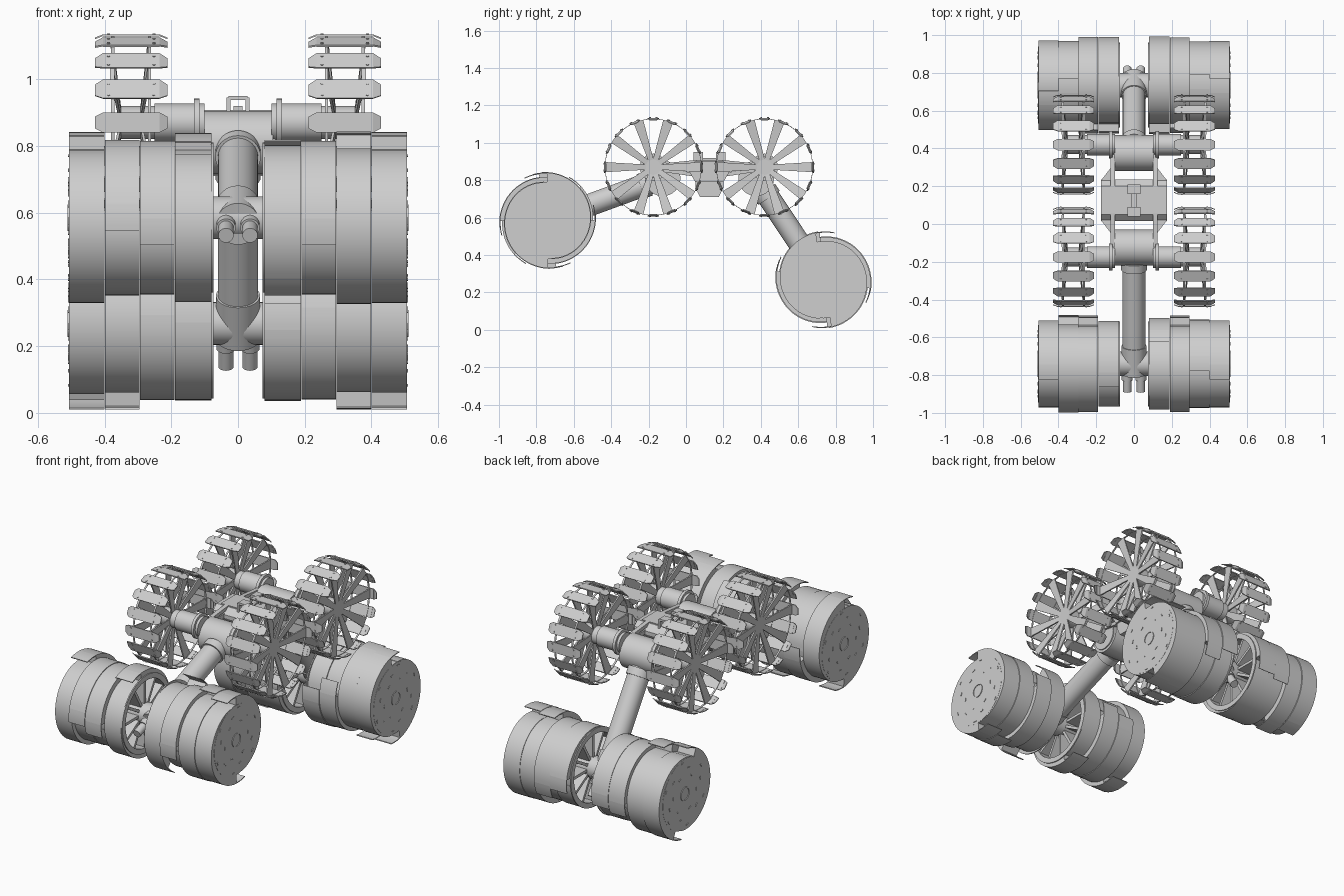
import bpy, bmesh, math
from math import sin, cos, pi, radians
from mathutils import Vector, Matrix

if "Cube" in bpy.data.objects:
    bpy.data.objects.remove(bpy.data.objects["Cube"])

GREY = (0.62, 0.62, 0.62, 1)
metal = bpy.data.materials.new("light_grey_metal")
metal.use_nodes = True
metal.diffuse_color = GREY
metal.node_tree.nodes["Principled BSDF"].inputs["Base Color"].default_value = GREY


def finish(bm, name):
    bmesh.ops.recalc_face_normals(bm, faces=bm.faces)
    mesh = bpy.data.meshes.new(name)
    bm.to_mesh(mesh)
    bm.free()
    mesh.materials.append(metal)
    obj = bpy.data.objects.new(name, mesh)
    bpy.context.collection.objects.link(obj)
    bpy.ops.object.select_all(action='DESELECT')
    obj.select_set(True)
    bpy.context.view_layer.objects.active = obj
    bpy.ops.object.shade_smooth_by_angle(angle=radians(30))


def rod(bm, a, b, r, n=32):
    a, b = Vector(a), Vector(b)
    turn = (b - a).to_track_quat('Z', 'Y').to_matrix().to_4x4()
    bmesh.ops.create_cone(bm, cap_ends=True, segments=n, radius1=r, radius2=r,
                          depth=(b - a).length, matrix=Matrix.Translation((a + b) / 2) @ turn)


def prism(bm, points, offset):
    """Extrude a closed outline along an offset."""
    face = bm.faces.new([bm.verts.new(p) for p in points])
    out = bmesh.ops.extrude_face_region(bm, geom=[face])["geom"]
    bmesh.ops.translate(bm, vec=offset,
                        verts=[v for v in out if isinstance(v, bmesh.types.BMVert)])


def box(bm, x, y, z):
    prism(bm, [(x[0], y[0], z[0]), (x[1], y[0], z[0]), (x[1], y[1], z[0]), (x[0], y[1], z[0])],
          (0, 0, z[1] - z[0]))


def shell(bm, c, xs, angles, outer, inner, n, flip=1):
    """Curved plate around the x axis; outer and inner radii run linearly along it."""
    rows = []
    for i in range(n + 1):
        a, r, q = (p[0] + (p[1] - p[0]) * i / n for p in (angles, outer, inner))
        rows.append([bm.verts.new((x, c[0] + flip * d * cos(a), c[1] + d * sin(a)))
                     for x, d in ((xs[0], r), (xs[1], r), (xs[1], q), (xs[0], q))])
    for p, q in zip(rows, rows[1:]):
        for k in range(4):
            bm.faces.new((p[k], p[(k + 1) % 4], q[(k + 1) % 4], q[k]))
    bm.faces.new(rows[0])
    bm.faces.new(rows[-1])


def band(bm, c, x0, x1, r, t):
    shell(bm, c, (x0, x1), (0, 2 * pi), (r, r), (r - t, r - t), 64)


def spoke(bm, c, a, r0, r1, w0, w1, x0, x1, t):
    """Flat tapered bar from radius r0 to r1, slanting from x0 to x1."""
    pts = []
    for r, w, x in ((r0, -w0, x0), (r1, -w1, x1), (r1, w1, x1), (r0, w0, x0)):
        pts.append((x, c[0] + r * cos(a) - w * sin(a), c[1] + r * sin(a) + w * cos(a)))
    prism(bm, pts, (t, 0, 0))


# Bucket drums: four spiral rings on each side, each with two open scoop mouths
R_LOW, R_HIGH, CORE = 0.208, 0.26, 0.195


def drum(name, c, s, lips, flip):
    bm = bmesh.new()
    edges = [0.08, 0.19, 0.295, 0.4, 0.507]
    mid = R_LOW + (R_HIGH - R_LOW) * 0.92
    for x0, x1, lip in zip(edges, edges[1:], lips):
        xs = (s * x0, s * (x1 - 0.001))
        band(bm, c, *xs, 0.206, 0.011)
        for turn in (0, pi):
            end = radians(lip) + turn
            shell(bm, c, xs, (end - pi, end - pi * 0.08), (R_LOW, mid), (CORE, CORE), 32, flip)
            shell(bm, c, xs, (end - pi * 0.08, end + 0.06), (mid, R_HIGH),
                  (mid - 0.005, R_HIGH - 0.005), 5, flip)
    # Closed outer end with hub and slots
    rod(bm, (s * 0.49, *c), (s * 0.507, *c), 0.204, n=64)
    band(bm, c, s * 0.507, s * 0.511, 0.04, 0.005)
    for k in range(18):
        a, r = k * pi / 9, (0.11, 0.19, 0.15)[k % 3]
        shell(bm, c, (s * 0.507, s * 0.51), (a, a + 0.02 / r), (r, r), (r - 0.006, r - 0.006), 3)
    # Open inner end with recessed wall, rim, spokes and axle
    rod(bm, (s * 0.17, *c), (s * 0.18, *c), 0.2, n=64)
    rod(bm, (s * 0.06, *c), (s * 0.175, *c), 0.06)
    band(bm, c, s * 0.074, s * 0.081, 0.225, 0.03)
    for k in range(12):
        spoke(bm, c, k * pi / 6, 0.05, 0.2, 0.008, 0.008, s * 0.085, s * 0.085, s * 0.085)
    finish(bm, name)


# Paddle wheels: slats with tapered ends on two sets of flat spokes
def wheel(name, c, s):
    bm = bmesh.new()
    R = 0.264
    for k in range(16):
        a = k * pi / 8
        tan, rad = Vector((0, -sin(a), cos(a))), Vector((0, cos(a), sin(a)))
        centre = Vector((s * 0.32, *c))

        def at(x, r, w):
            return centre + Vector((x, 0, 0)) + rad * r + tan * w

        prism(bm, [at(-.085, R, -.03), at(.085, R, -.03), at(.085, R, .03), at(-.085, R, .03)],
              rad * -0.006)
        for e in (-1, 1):
            prism(bm, [at(e * .085, R, -.03), at(e * .085, R, .03),
                       at(e * .108, R - .009, .018), at(e * .108, R - .009, -.018)], rad * -0.005)
            for w in (-.018, .018):
                p = at(e * .068, R, w)
                rod(bm, p, p + rad * 0.003, 0.005, n=6)
    for x in (0.265, 0.375):
        band(bm, c, x * s - 0.005, x * s + 0.005, 0.259, 0.003)
    for k in range(10):
        a = k * pi / 5
        spoke(bm, c, a, 0.04, 0.257, 0.014, 0.027, s * 0.35, s * 0.375, s * 0.008)
        spoke(bm, c, a, 0.04, 0.257, 0.014, 0.027, s * 0.285, s * 0.262, s * 0.008)
    rod(bm, (s * 0.24, *c), (s * 0.358, *c), 0.05)
    finish(bm, name)

    # Drive motor with flange
    bm = bmesh.new()
    rod(bm, (s * 0.1, *c), (s * 0.25, *c), 0.057)
    rod(bm, (s * 0.115, *c), (s * 0.132, *c), 0.072)
    finish(bm, name.replace("wheel", "motor"))


# Arms: shoulder housing, tube, collars, cross head and twin end motors
def arm(name, shoulder, tip):
    a, b = Vector((0, *shoulder)), Vector((0, *tip))
    d = (b - a).normalized()
    bm = bmesh.new()
    rod(bm, a - Vector((0.105, 0, 0)), a + Vector((0.105, 0, 0)), 0.095, n=48)
    for s in (-1, 1):
        rod(bm, a + Vector((s * 0.1, 0, 0)), a + Vector((s * 0.112, 0, 0)), 0.08)
    finish(bm, name + "_shoulder")
    bm = bmesh.new()
    rod(bm, a, b, 0.06)
    rod(bm, a + d * 0.08, a + d * 0.125, 0.068)
    rod(bm, b - d * 0.1, b + d * 0.055, 0.066)
    rod(bm, b - Vector((0.078, 0, 0)), b + Vector((0.078, 0, 0)), 0.064)
    for s in (-1, 1):
        p = b + Vector((s * 0.036, 0, 0))
        rod(bm, p, p + d * 0.155, 0.023, n=20)
        rod(bm, p, p + d * 0.09, 0.029, n=20)
    finish(bm, name)


# Scoop mouth angles per ring, from the inner ring outwards
for end, flip, axle, shoulder, tip, lips in (
        ("front", 1, (-0.175, 0.87), (-0.125, 0.81), (-0.74, 0.585),
         {1: (60, 15, 95, 105), -1: (115, 15, 5, 105)}),
        ("rear", -1, (0.42, 0.87), (0.375, 0.81), (0.735, 0.268),
         {1: (190, 205, 280, 275), -1: (195, 200, 275, 260)})):
    arm(end + "_arm", shoulder, tip)
    for side, s in (("left", 1), ("right", -1)):
        drum(f"{end}_{side}_drum", tip, s, lips[s], flip)
        wheel(f"{end}_{side}_wheel", axle, s)

# Central body: faceted upper box, tapered lower tray and lid
MID = 0.125
bm = bmesh.new()
for half, profile in ((0.175, [(0.11, 0.85), (0.11, 0.87), (0.075, 0.903), (-0.075, 0.903),
                               (-0.11, 0.87), (-0.11, 0.85), (-0.075, 0.79), (0.075, 0.79)]),
                      (0.165, [(0.075, 0.795), (0.075, 0.76), (0.05, 0.71),
                               (-0.05, 0.71), (-0.075, 0.76), (-0.075, 0.795)])):
    prism(bm, [(-half, MID + y, z) for y, z in profile], (2 * half, 0, 0))
box(bm, (-0.15, 0.15), (MID - 0.07, MID + 0.07), (0.9, 0.908))
finish(bm, "body")

# Diamond side frames tying the body to the motors
bm = bmesh.new()
for s in (-1, 1):
    for e in (-1, 1):
        for z0, z1 in ((0.9, 0.88), (0.83, 0.86)):
            prism(bm, [(s * 0.1, MID + e * y, z) for y, z in
                       ((0.07, z0 - 0.012), (0.07, z0 + 0.008), (0.27, z1 + 0.008), (0.27, z1 - 0.012))],
                  (s * 0.025, 0, 0))
        prism(bm, [(s * x, MID + e * y, 0.85) for x, y in
                   ((0.175, 0.105), (0.1, 0.105), (0.1, 0.19), (0.125, 0.17))], (0, 0, 0.025))
finish(bm, "side_frames")

# Lifting handle on the lid
bm = bmesh.new()
for e in (-1, 1):
    y = sorted((MID + e * 0.035, MID + e * 0.085))
    for s in (-1, 1):
        box(bm, sorted((s * 0.022, s * 0.034)), y, (0.89, 0.945))
    box(bm, (-0.028, 0.028), y, (0.938, 0.95))
box(bm, (-0.014, 0.014), (MID - 0.05, MID + 0.05), (0.905, 0.92))
finish(bm, "lifting_handle")
